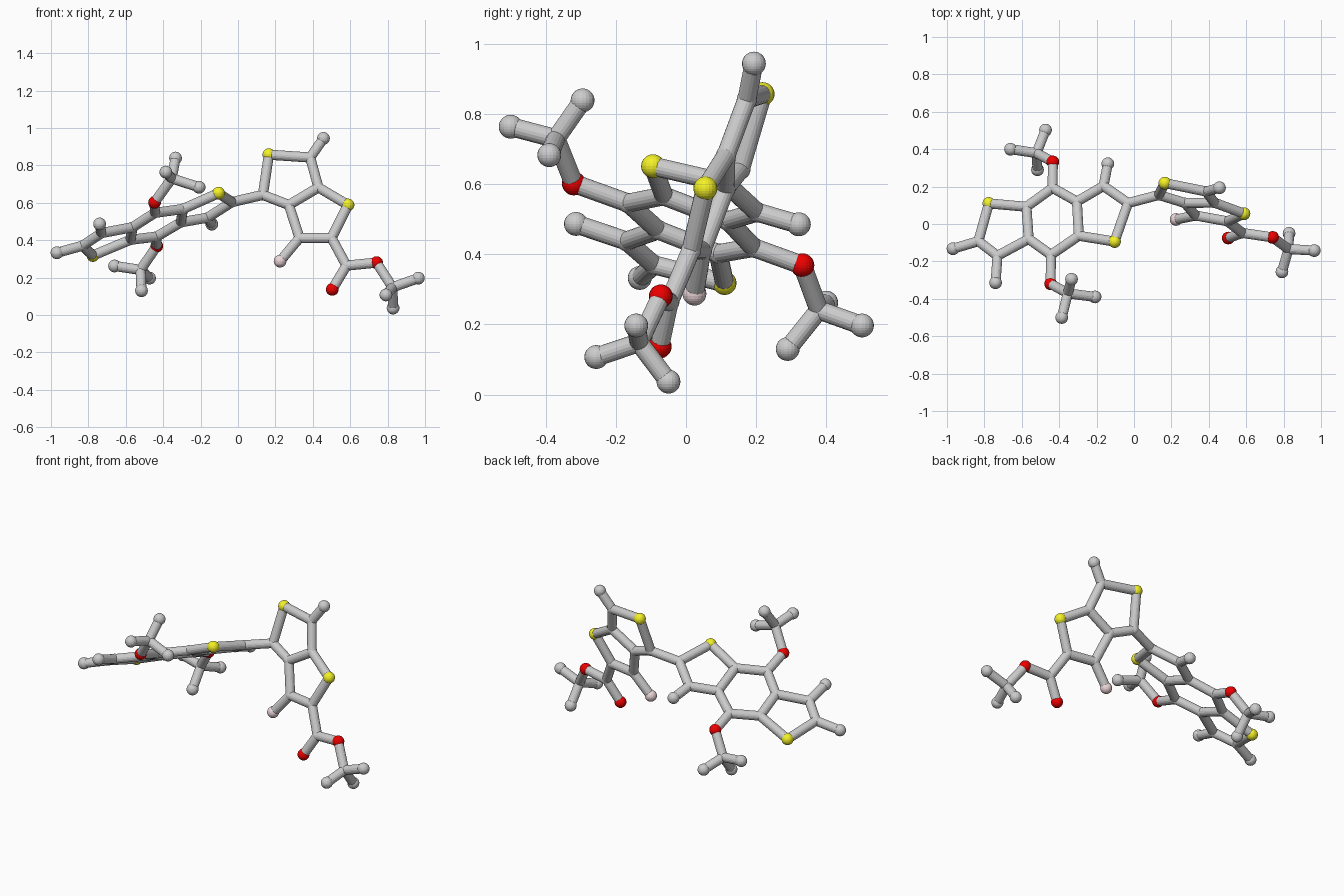
import bpy, bmesh
from mathutils import Vector, Matrix

if "Cube" in bpy.data.objects:
    bpy.data.objects.remove(bpy.data.objects["Cube"])

BOND_R, JOINT_R, ATOM_R = 0.027, 0.029, 0.034

# Flat three-ring plate: (x, y), height follows from its tilted plane
plate = {
    "S1": (-0.104, -0.094), "C2": (-0.032, 0.112), "C3": (-0.163, 0.203),
    "C4": (-0.305, 0.120), "C5": (-0.295, -0.063), "C6": (-0.435, 0.193),
    "C7": (-0.444, -0.165), "C8": (-0.575, 0.092), "C9": (-0.563, -0.080),
    "S2": (-0.776, 0.110), "C10": (-0.832, -0.092), "C11": (-0.730, -0.170),
    "H1": (-0.140, 0.322), "H2": (-0.968, -0.132), "H3": (-0.740, -0.314),
    "O1": (-0.434, 0.332), "O2": (-0.446, -0.320),
}
# Flat two-ring plate: (x, z), depth follows from its tilted plane
wing = {
    "C12": (0.133, 0.642), "S3": (0.165, 0.857), "C13": (0.386, 0.842),
    "C14": (0.430, 0.682), "C15": (0.272, 0.588), "S4": (0.588, 0.588),
    "C16": (0.329, 0.412), "C17": (0.500, 0.412), "H4": (0.457, 0.944),
    "F1": (0.225, 0.288), "C18": (0.580, 0.264), "O3": (0.504, 0.137),
    "O4": (0.741, 0.280),
}
# Three-pronged end groups: hub, then three tips
prongs = {
    "O1": [(-0.521, 0.379, 0.241), (-0.660, 0.400, 0.262),
           (-0.473, 0.502, 0.197), (-0.516, 0.290, 0.130)],
    "O2": [(-0.354, -0.371, 0.730), (-0.334, -0.295, 0.839),
           (-0.208, -0.390, 0.683), (-0.386, -0.500, 0.764)],
    "O4": [(0.826, -0.134, 0.148), (0.964, -0.142, 0.197),
           (0.791, -0.256, 0.107), (0.829, -0.050, 0.037)],
}
# Chains of bonded atoms
chains = [
    "S1 C2 C3 C4 C5 S1", "C4 C6 C8 C9 C7 C5", "C8 S2 C10 C11 C9",
    "C3 H1", "C10 H2", "C11 H3", "C6 O1", "C7 O2", "C2 C12",
    "C12 S3 C13 C14 C15 C12", "C14 S4 C17 C16 C15", "C13 H4", "C16 F1",
    "C17 C18 O3", "C18 O4",
]

atoms = {n: Vector((x, y, 0.657 + 0.385 * x - 0.365 * y)) for n, (x, y) in plate.items()}
atoms.update({n: Vector((x, -0.028 - 0.181 * x + 0.3225 * z, z)) for n, (x, z) in wing.items()})
bonds = []
for c in chains:
    names = c.split()
    bonds += list(zip(names, names[1:]))
for o, pts in prongs.items():
    hub = "C_" + o
    atoms[hub] = Vector(pts[0])
    bonds.append((o, hub))
    for i, p in enumerate(pts[1:]):
        tip = f"H_{o}_{i}"
        atoms[tip] = Vector(p)
        bonds.append((hub, tip))


def finish(bm, name, color=None):
    me = bpy.data.meshes.new(name)
    bm.to_mesh(me)
    bm.free()
    ob = bpy.data.objects.new(name, me)
    bpy.context.collection.objects.link(ob)
    if color:
        mat = bpy.data.materials.new(name + "_color")
        mat.diffuse_color = (*color, 1)
        mat.use_nodes = True
        mat.node_tree.nodes["Principled BSDF"].inputs["Base Color"].default_value = mat.diffuse_color
        me.materials.append(mat)


def balls(name, letter, radius, color=None):
    bm = bmesh.new()
    for n, p in atoms.items():
        if n[0] == letter:
            bmesh.ops.create_uvsphere(bm, u_segments=20, v_segments=14, radius=radius,
                                      matrix=Matrix.Translation(p))
    finish(bm, name, color)


# Bond sticks
bm = bmesh.new()
for a, b in bonds:
    p, q = atoms[a], atoms[b]
    d = q - p
    m = Matrix.Translation((p + q) / 2) @ d.to_track_quat('Z', 'Y').to_matrix().to_4x4()
    bmesh.ops.create_cone(bm, cap_ends=True, segments=18, radius1=BOND_R, radius2=BOND_R,
                          depth=d.length, matrix=m)
finish(bm, "bond_sticks")

# Atom balls
balls("joint_balls", "C", JOINT_R)
balls("end_balls", "H", ATOM_R)
balls("yellow_balls", "S", ATOM_R, (0.9, 0.88, 0.02))
balls("red_balls", "O", ATOM_R, (0.85, 0.0, 0.0))
balls("pink_ball", "F", ATOM_R, (0.85, 0.68, 0.70))
